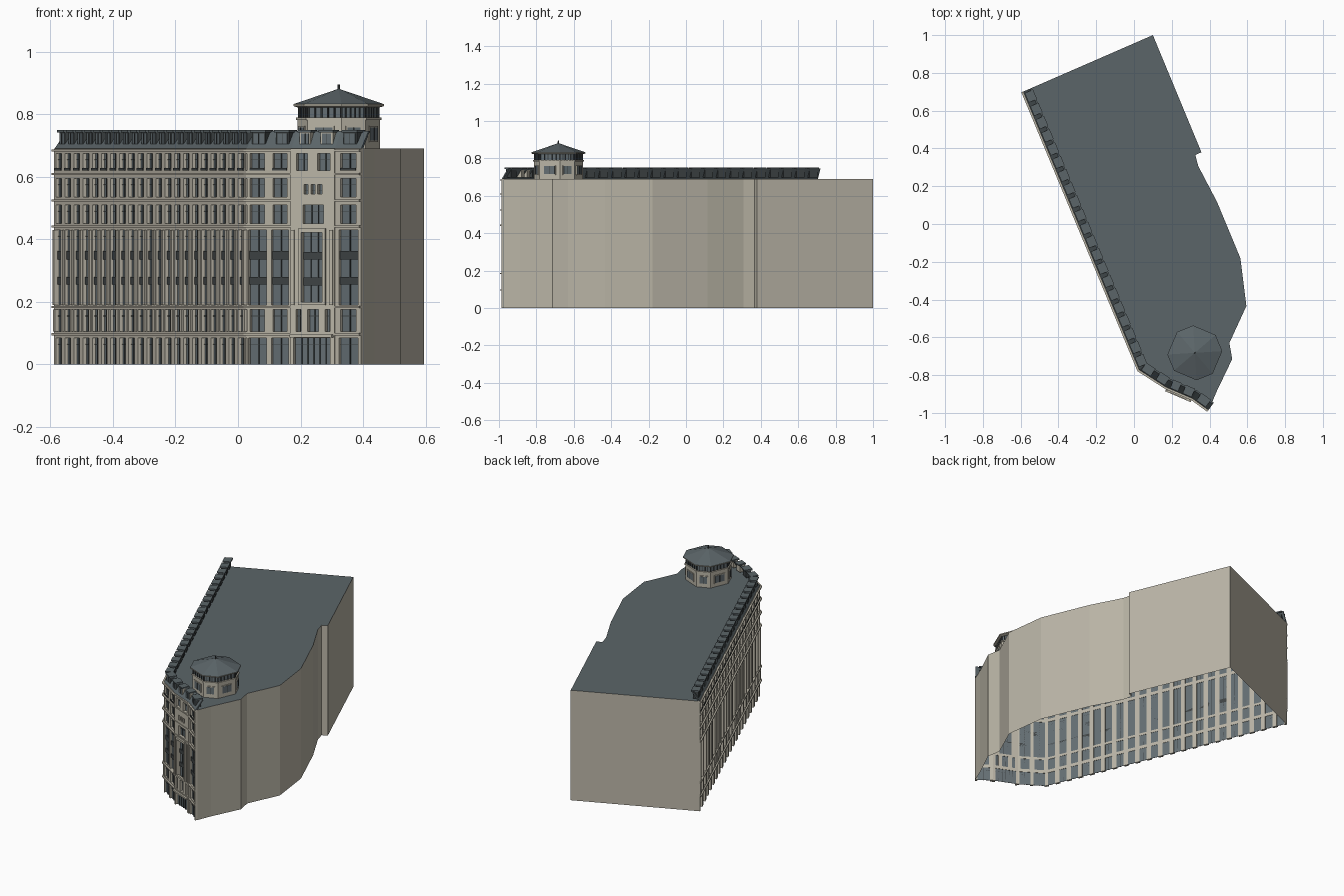
import bpy, bmesh, math
from mathutils import Vector

if "Cube" in bpy.data.objects:
    bpy.data.objects.remove(bpy.data.objects["Cube"])

def material(name, c):
    m = bpy.data.materials.new(name)
    m.diffuse_color = (*c, 1)
    m.use_nodes = True
    m.node_tree.nodes["Principled BSDF"].inputs["Base Color"].default_value = m.diffuse_color
    return m

STONE = material("stone", (0.50, 0.47, 0.39))
ROOF = material("slate", (0.105, 0.13, 0.14))
GLASS = material("glass", (0.13, 0.16, 0.175))
DARK = material("dark_metal", (0.05, 0.058, 0.06))
parts = {}

def part(name, mat):
    if name not in parts:
        parts[name] = (bmesh.new(), mat)
    return parts[name][0]

def loft(bm, rings, caps=True, closed=True):
    vs = [[bm.verts.new(p) for p in r] for r in rings]
    n = len(vs[0])
    for a, b in zip(vs, vs[1:]):
        for i in range(n if closed else n - 1):
            j = (i + 1) % n
            bm.faces.new((a[i], a[j], b[j], b[i]))
    if caps:
        bm.faces.new(vs[0][::-1])
        bm.faces.new(vs[-1])

class Seg:
    """Wall frame: u along the wall, d outward, z up."""
    def __init__(self, a, b):
        self.a, v = Vector(a), Vector(b) - Vector(a)
        self.len, self.t = v.length, v.normalized()
        self.n = Vector((self.t.y, -self.t.x))

    def at(self, u, d, z):
        return (*(self.a + self.t * u + self.n * d), z)

    def box(self, bm, u0, u1, z0, z1, d0, d1):
        loft(bm, [[self.at(u, d, z) for u, d in ((u0, d0), (u1, d0), (u1, d1), (u0, d1))]
                  for z in (z0, z1)])

    def u(self, x):
        return (x - self.a.x) / self.t.x

# Footprint: decorated street front, then plain party walls
front = [(-0.577, 0.705), (0.035, -0.765), (0.175, -0.855), (0.315, -0.915), (0.40, -0.977)]
party = [(0.436, -0.89), (0.52, -0.715), (0.505, -0.63), (0.595, -0.434), (0.563, -0.18),
         (0.44, 0.116), (0.34, 0.307), (0.325, 0.365), (0.357, 0.38), (0.10, 1.0)]
segs = [Seg(a, b) for a, b in zip(front, front[1:])]
TOP = 0.69

def sweep(bm, profile):
    """Run a (d, z) profile along the street front with mitred corners."""
    rings = []
    for i, p in enumerate(front):
        n1, n2 = segs[max(i - 1, 0)].n, segs[min(i, 3)].n
        m = (n1 + n2) / (1 + n1.dot(n2))
        rings.append([(*(Vector(p) + m * d), z) for d, z in profile])
    loft(bm, rings)

def band(bm, z0, z1, d0, d1):
    sweep(bm, [(d0, z0), (d1, z0), (d1, z1), (d0, z1)])

# Party walls and flat roof, open underneath
walls = [front[-1]] + party + [front[0]]
loft(part("party_walls", STONE), [[(*p, z) for p in walls] for z in (0, TOP)], False, False)
bm = part("flat_roof", ROOF)
bm.faces.new([bm.verts.new((*p, TOP)) for p in front + party])

# Glass sheet, floor bands and cornices
band(part("window_glass", GLASS), 0, 0.685, 0, 0.001)
bands = [(0.085, 0.105), (0.175, 0.19), (0.43, 0.45), (0.51, 0.535), (0.595, 0.62), (0.675, 0.69)]
for z0, z1 in bands:
    band(part("floor_bands", STONE), z0, z1, -0.002, 0.012)
    segs[2].box(part("floor_bands", STONE), 0, segs[2].len, z0, z1, 0.011, 0.018)
    zc = (z0 + z1) / 2
    band(part("cornices", STONE), zc - 0.002, zc + 0.005, 0.01, 0.021)

def row(s, z0, z1, wins, mull=1, depth=0.012):
    """Solid wall between windows, plus mullions and a transom in each window."""
    bm, fr = part("wall_piers", STONE), part("window_frames", DARK)
    u = 0
    for a, b in wins + [(s.len, s.len)]:
        s.box(bm, u, a, z0, z1, -0.002, depth)
        u = b
    for a, b in wins:
        for k in range(1, mull + 1):
            c = a + (b - a) * k / (mull + 1)
            s.box(fr, c - 0.0015, c + 0.0015, z0, z1, 0, 0.005)
        zt = z1 - 0.02
        s.box(fr, a, b, zt - 0.001, zt + 0.001, 0, 0.004)

rows = [(0, 0.085), (0.105, 0.175), (0.19, 0.43), (0.45, 0.51), (0.535, 0.595), (0.62, 0.675)]
BAYS = 21
pitch = segs[0].len / BAYS
long_wins = [(pitch * (i + 0.19), pitch * (i + 0.81)) for i in range(BAYS)]
A, B, C = segs[1:]

def by_x(s, pairs):
    return [(s.u(a), s.u(b)) for a, b in pairs]

# Repeating bays of the long side and the corner bays
for r, (z0, z1) in enumerate(rows):
    g = 0.005 if r in (0, 2) else 0
    sets = [(segs[0], long_wins), (A, by_x(A, [(0.045 - g, 0.092 + g), (0.118 - g, 0.163 + g)])),
            (C, by_x(C, [(0.335 - g, 0.385 + g)]))]
    for s, wins in sets:
        row(s, z0, z1, wins)
        for a, b in wins:
            if r == 2:   # dark spandrels in the tall order
                for y0, y1 in ((0.255, 0.28), (0.335, 0.362)):
                    s.box(part("spandrel_panels", DARK), a, b, y0, y1, 0, 0.006)
            if r == 5:   # low balcony rails
                s.box(part("balcony_rails", DARK), a, b, z0, z0 + 0.008, 0.012, 0.016)
for i in range(BAYS + 1):
    u = min(max(i * pitch, 0.008), segs[0].len - 0.008)
    segs[0].box(part("pilasters", STONE), u - 0.007, u + 0.007, 0.19, 0.43, 0.01, 0.018)
    segs[0].box(part("pilasters", STONE), u - 0.009, u + 0.009, 0.105, 0.175, 0.01, 0.016)

# Central entrance bay
center = [([(0.185, 0.302)], 5), ([(0.192, 0.208), (0.230, 0.264), (0.286, 0.302)], 1),
          ([(0.212, 0.28)], 2), ([(0.215, 0.28)], 2),
          ([(0.218, 0.231), (0.24, 0.253), (0.262, 0.275)], 0), ([(0.194, 0.23), (0.262, 0.302)], 1)]
for (z0, z1), (wins, mull) in zip(rows, center):
    if wins[0][0] == 0.218:
        row(B, z0 + 0.01, z1 - 0.02, by_x(B, wins), mull, 0.018)
        B.box(part("wall_piers", STONE), 0, B.len, z0, z0 + 0.01, -0.002, 0.018)
        B.box(part("wall_piers", STONE), 0, B.len, z1 - 0.02, z1, -0.002, 0.018)
    else:
        row(B, z0, z1, by_x(B, wins), mull, 0.018)
a, b = B.u(0.212), B.u(0.28)
bm = part("tall_window_surround", STONE)
for u0, u1, z0, z1 in ((a - .01, a, .19, .435), (b, b + .01, .19, .435),
                       (a, b, .19, .2), (a, b, .422, .435)):
    B.box(bm, u0, u1, z0, z1, 0.015, 0.028)
for z in (0.253, 0.335):
    B.box(part("spandrel_panels", DARK), a, b, z, z + 0.025, 0, 0.008)
for x in (0.183, 0.306):
    B.box(part("pilasters", STONE), B.u(x) - 0.006, B.u(x) + 0.006, 0.19, 0.43, 0.016, 0.025)
B.box(part("entrance_canopy", STONE), 0.003, B.len - 0.003, 0.086, 0.096, 0.01, 0.032)

# Mansard strip with dormers
sweep(part("mansard", ROOF), [(0.01, TOP), (-0.03, 0.747), (-0.038, 0.747), (0.0, TOP)])

def dormer(s, a, b, face):
    s.box(part(face[0], face[1]), a, b, 0.698, 0.742, -0.032, 0.0)
    s.box(part("dormer_caps", ROOF), a - 0.004, b + 0.004, 0.742, 0.75, -0.042, 0.006)
    s.box(part("dormer_glass", GLASS), a + 0.006, b - 0.006, 0.704, 0.738, 0, 0.001)
    c = (a + b) / 2
    s.box(part("window_frames", DARK), c - 0.001, c + 0.001, 0.704, 0.738, 0, 0.003)

slate, pale = ("slate_dormers", DARK), ("stone_dormers", STONE)
for a, b in long_wins:
    dormer(segs[0], a, b, slate)
for s, pairs, f in ((A, [(0.045, 0.088), (0.122, 0.163)], slate),
                    (B, [(0.197, 0.232), (0.263, 0.303)], pale), (C, [(0.337, 0.38)], slate)):
    for a, b in by_x(s, pairs):
        dormer(s, a, b, f)

# Roof pavilion: chamfered square turned to the street
def octagon(h, z=None):
    c, t = h * 0.5, math.radians(-23)
    pts = [(h, -c), (h, c), (c, h), (-c, h), (-h, c), (-h, -c), (-c, -h), (c, -h)]
    out = [(0.322 + x * math.cos(t) - y * math.sin(t), -0.682 + x * math.sin(t) + y * math.cos(t))
           for x, y in pts]
    return out if z is None else [(*p, z) for p in out]

loft(part("pavilion_walls", STONE), [octagon(0.118, TOP), octagon(0.118, 0.785)])
loft(part("pavilion_sill", STONE), [octagon(0.122, 0.782), octagon(0.122, 0.79)])
loft(part("pavilion_lantern", GLASS), [octagon(0.112, 0.79), octagon(0.112, 0.825)])
loft(part("pavilion_eave", STONE), [octagon(0.118, 0.822), octagon(0.13, 0.826), octagon(0.13, 0.832)])
loft(part("pavilion_roof", ROOF), [octagon(0.13, 0.832), octagon(0.004, 0.88)])
loft(part("pavilion_finial", DARK), [octagon(0.004, 0.878), octagon(0.003, 0.895)])
for h, kind in ((0.118, "window"), (0.112, "posts")):
    o = octagon(h)
    for p, q in zip(o, o[1:] + o[:1]):
        s = Seg(p, q)
        if kind == "window":
            w = s.len * 0.26
            m = s.len / 2
            s.box(part("pavilion_frames", STONE), m - w - .005, m + w + .005, 0.711, 0.763, -0.002, 0.004)
            s.box(part("pavilion_windows", GLASS), m - w, m + w, 0.716, 0.758, 0, 0.005)
            s.box(part("pavilion_mullions", DARK), m - 0.0015, m + 0.0015, 0.716, 0.758, 0, 0.007)
        else:
            for k in range(6):
                u = s.len * k / 5
                s.box(part("lantern_posts", DARK), u - 0.002, u + 0.002, 0.79, 0.825, -0.002, 0.005)

# Turn every collected part into an object
for name, (bm, mat) in parts.items():
    bmesh.ops.recalc_face_normals(bm, faces=bm.faces[:])
    me = bpy.data.meshes.new(name)
    bm.to_mesh(me)
    bm.free()
    me.materials.append(mat)
    bpy.context.collection.objects.link(bpy.data.objects.new(name, me))
